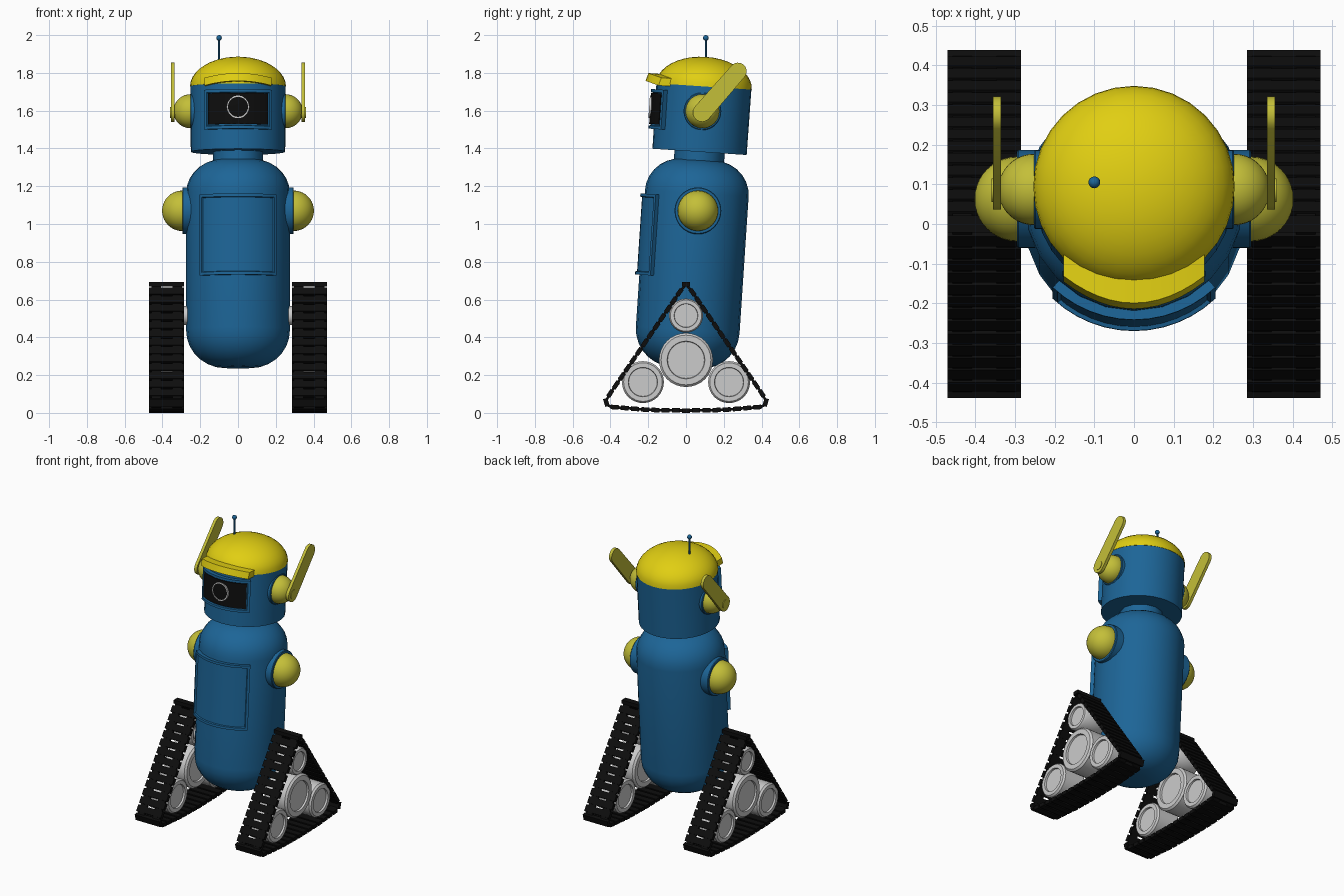
import bpy, bmesh
from math import pi, sin, cos, sqrt, asin, radians, atan2
from mathutils import Matrix, Vector

if "Cube" in bpy.data.objects:
    bpy.data.objects.remove(bpy.data.objects["Cube"])


def material(name, rgb):
    m = bpy.data.materials.new(name)
    m.diffuse_color = (*rgb, 1)
    m.use_nodes = True
    m.node_tree.nodes["Principled BSDF"].inputs["Base Color"].default_value = m.diffuse_color
    return m


BLUE = material("blue_paint", (0.012, 0.13, 0.31))
YELLOW = material("yellow_paint", (0.75, 0.62, 0.006))
OLIVE = material("pale_yellow", (0.55, 0.52, 0.04))
BLACK = material("black_rubber", (0.004, 0.004, 0.004))

# The torso and head lean slightly backwards
LEAN = Matrix.Translation((0, -0.02, 0)) @ Matrix.Rotation(radians(-3.8), 4, 'X')
FLAT = Matrix.Identity(4)


def finish(name, bm, mat=None, matrix=FLAT, mirror=False, angle=35):
    bm.transform(matrix)
    bmesh.ops.remove_doubles(bm, verts=bm.verts, dist=1e-5)
    bmesh.ops.recalc_face_normals(bm, faces=bm.faces)
    me = bpy.data.meshes.new(name)
    bm.to_mesh(me)
    bm.free()
    me.shade_smooth()
    me.set_sharp_from_angle(angle=radians(angle))
    ob = bpy.data.objects.new(name, me)
    bpy.context.collection.objects.link(ob)
    if mat:
        me.materials.append(mat)
    if mirror:
        ob.modifiers.new("mirror", 'MIRROR').use_axis[0] = True
    return ob


def lathe(profile, segs=32, matrix=FLAT, bm=None):
    """Revolve (radius, height) points around z."""
    bm = bm or bmesh.new()
    rings = [[bm.verts.new(matrix @ Vector((r * cos(2 * pi * i / segs), r * sin(2 * pi * i / segs), h)))
              for i in range(segs)] for r, h in profile]
    for a, b in zip(rings, rings[1:]):
        for i in range(segs):
            j = (i + 1) % segs
            bm.faces.new((a[i], a[j], b[j], b[i]))
    return bm


def arc(r0, z0, rr, rz, a0, a1, n=7):
    return [(r0 + rr * cos(a0 + (a1 - a0) * i / n), z0 + rz * sin(a0 + (a1 - a0) * i / n)) for i in range(n + 1)]


def side_axis(x, y, z):
    """Places a lathe sideways, pointing along +x."""
    return Matrix.Translation((x, y, z)) @ Matrix.Rotation(pi / 2, 4, 'Y')


def box(bm, centre, size, angle=0):
    m = (Matrix.Translation(centre) @ Matrix.Rotation(angle, 4, 'X')
         @ Matrix.Diagonal((*size, 1)))
    bmesh.ops.create_cube(bm, size=1, matrix=m)


def curved_panel(name, r_in, r_out, half_width, z0, z1, mat, border=0, depth=0.01, n=12):
    """Plate wrapped around the front of the leaning axis, optionally with a raised border."""
    bm = bmesh.new()
    a = asin(half_width / r_out)
    grid = []
    for i in range(n + 1):
        t = -a + 2 * a * i / n
        grid.append([bm.verts.new((r * sin(t), -r * cos(t), z))
                     for r, z in ((r_in, z0), (r_out, z0), (r_out, z1), (r_in, z1))])
    front = []
    for p, q in zip(grid, grid[1:]):
        for k in range(4):
            f = bm.faces.new((p[k], q[k], q[(k + 1) % 4], p[(k + 1) % 4]))
            if k == 1:
                front.append(f)
    bm.faces.new(grid[0])
    bm.faces.new(grid[-1][::-1])
    bmesh.ops.recalc_face_normals(bm, faces=bm.faces)
    if border:
        bmesh.ops.inset_region(bm, faces=front, thickness=border, use_even_offset=True)
        bmesh.ops.inset_region(bm, faces=front, thickness=0.003, depth=-depth, use_even_offset=True)
    return finish(name, bm, mat, LEAN)


# Torso, neck and head
torso = ([(0, 0.24)] + arc(0.075, 0.44, 0.2, 0.2, -pi / 2, 0)
         + arc(0.085, 1.165, 0.19, 0.18, 0, pi / 2) + [(0, 1.345)])
finish("torso", lathe(torso, 24), BLUE, LEAN, angle=50)
finish("neck", lathe([(0, 1.3), (0.133, 1.3), (0.133, 1.41), (0, 1.41)], 12), BLUE, LEAN)
finish("head", lathe([(0, 1.385), (0.25, 1.385), (0.252, 1.735), (0, 1.735)], 32), BLUE, LEAN)
finish("cap", lathe([(0, 1.732)] + arc(0, 1.732, 0.254, 0.157, 0, pi / 2, 10), 32), YELLOW, LEAN)

# Chest hatch, face frame and screen
curved_panel("chest_hatch", 0.265, 0.298, 0.205, 0.715, 1.145, BLUE, border=0.016)
curved_panel("face_frame", 0.24, 0.278, 0.18, 1.49, 1.70, BLUE, border=0.016)
curved_panel("face_screen", 0.25, 0.276, 0.16, 1.515, 1.68, BLACK)

# Camera eye: a thin grey ring around a dark lens
eye = Matrix.Translation((0, -0.276, 1.605)) @ Matrix.Rotation(pi / 2, 4, 'X')
ring = lathe([(0.053, -0.01), (0.053, 0.006), (0.06, 0.006), (0.06, -0.01)], 32)
finish("eye_ring", ring, None, LEAN @ eye)
finish("eye_lens", lathe([(0.053, -0.01), (0.053, 0.002), (0.03, 0.004), (0, 0.005)], 32), BLACK, LEAN @ eye)

# Cap visor, arched across its width
bm = bmesh.new()
rows = []
for i in range(13):
    x = -0.178 + 0.356 * i / 12
    back = 0.12 - sqrt(0.24 ** 2 - x * x)
    u = (x / 0.178) ** 2
    tip = -0.31 + 0.07 * u
    z = 1.783 - 0.02 * u
    rows.append([bm.verts.new(v) for v in ((x, back, z), (x, tip + 0.012, z),
                                           (x, tip, z - 0.042), (x, back, z - 0.042))])
for p, q in zip(rows, rows[1:]):
    for k in range(4):
        bm.faces.new((p[k], q[k], q[(k + 1) % 4], p[(k + 1) % 4]))
bm.faces.new(rows[0])
bm.faces.new(rows[-1])
finish("cap_visor", bm, YELLOW, LEAN)

# Thin antenna with a ball tip
bm = lathe([(0.006, 1.85), (0.006, 1.98)], 10, Matrix.Translation((-0.1, 0.105, 0)))
bmesh.ops.create_uvsphere(bm, u_segments=14, v_segments=8, radius=0.015,
                          matrix=Matrix.Translation((-0.1, 0.105, 1.985)))
finish("antenna", bm, BLUE)

# Shoulder and ear domes, each on a round blue base
for name, x, y, z, base_r, r, back in (("shoulder", 0.295, 0.063, 1.07, 0.124, 0.107, 0.1),
                                       ("ear", 0.252, 0.087, 1.597, 0.1, 0.09, 0.06)):
    axis = side_axis(x, y, z)
    finish(name + "_base", lathe([(0, -back), (base_r, -back), (base_r, -0.004), (base_r - 0.004, 0), (0, 0)]),
           BLUE, axis, True)
    finish(name + "_dome", lathe([(r, -0.01)] + arc(0, 0, r, r, 0, pi / 2, 10)), OLIVE, axis, True)

# Ear paddles: flat tapered bars with round ends
low, high = Vector((0.085, 1.59)), Vector((0.275, 1.808))
lean = atan2(high.y - low.y, high.x - low.x)
bm = bmesh.new()
outline = []
for centre, r, start in ((high, 0.046, lean - pi / 2), (low, 0.049, lean + pi / 2)):
    outline += [(centre.x + r * cos(start + pi * i / 12), centre.y + r * sin(start + pi * i / 12))
                for i in range(13)]
face = bm.faces.new([bm.verts.new((0.335, y, z)) for y, z in outline])
out = bmesh.ops.extrude_face_region(bm, geom=[face], use_keep_orig=True)
bmesh.ops.translate(bm, vec=(0.02, 0, 0), verts=[g for g in out["geom"] if isinstance(g, bmesh.types.BMVert)])
finish("ear_paddle", bm, OLIVE, mirror=True)
finish("ear_hub", lathe([(0.03, -0.03), (0.03, 0.004), (0, 0.004)], 24), OLIVE, side_axis(0.355, 0.085, 1.59), True)

# Track wheels with recessed hubs
for name, y, z, r in (("drive_wheel", 0, 0.28, 0.143), ("top_wheel", 0, 0.515, 0.09),
                      ("front_wheel", -0.228, 0.163, 0.111), ("rear_wheel", 0.228, 0.163, 0.111)):
    w = 0.085
    half = [(0, w - 0.012), (0.68 * r, w - 0.012), (0.70 * r, w), (0.92 * r, w), (r, w - 0.012)]
    profile = half + [(a, -h) for a, h in reversed(half)]
    finish(name, lathe(profile), None, side_axis(0.3775, y, z), True)
finish("axle", lathe([(0.05, -0.1), (0.05, 0.1)], 24), None, side_axis(0.25, 0, 0.515), True)

# Triangular track: links and hinges spaced evenly along a closed path
right = [(0.0, 0.68), (0.03, 0.645), (0.41, 0.09), (0.424, 0.058), (0.40, 0.032), (0.2, 0.016), (0, 0.012)]
path = [Vector(p) for p in right + [(-y, z) for y, z in right[-2:0:-1]]]
path.append(path[0])
total = sum((b - a).length for a, b in zip(path, path[1:]))


def along(d):
    d %= total
    for a, b in zip(path, path[1:]):
        length = (b - a).length
        if d <= length:
            return a.lerp(b, d / length)
        d -= length
    return path[0]


COUNT = 44
step = total / COUNT
links, hinges = bmesh.new(), bmesh.new()
for i in range(COUNT):
    for bm, shift, length, parts in ((links, 0, 0.78 * step, [(0.3775, 0.185, 0.024)]),
                                     (hinges, step / 2, 0.6 * step, [(0.322, 0.05, 0.014), (0.433, 0.05, 0.014)])):
        d = i * step + shift
        p, t = along(d), along(d + 0.02) - along(d - 0.02)
        for x, width, thick in parts:
            box(bm, (x, p.x, p.y), (width, length, thick), atan2(t.y, t.x))
finish("track_links", links, BLACK, mirror=True)
finish("track_hinges", hinges, BLACK, mirror=True)
